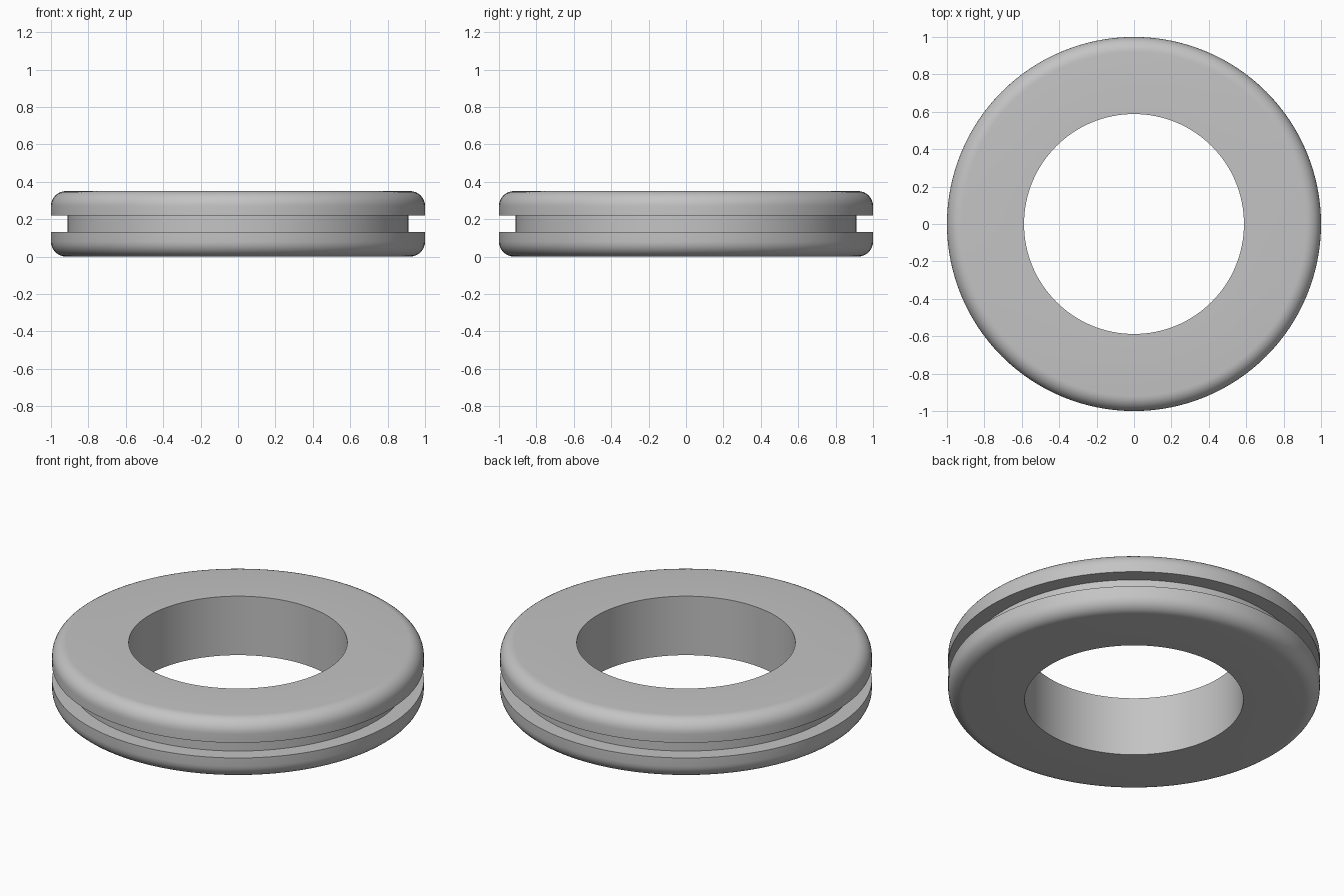
import bpy, bmesh, math
from mathutils import Matrix, Vector

cube = bpy.data.objects.get("Cube")
if cube:
    bpy.data.objects.remove(cube, do_unlink=True)

# Main dimensions
OUTER, GROOVE, BORE = 1.0, 0.912, 0.588
HEIGHT, SLOT, FILLET = 0.35, 0.09, 0.08
SEGMENTS, STEPS = 128, 8

# Grey rubber
grey = bpy.data.materials.new("grey rubber")
grey.use_nodes = True
color = (0.55, 0.55, 0.55, 1)
grey.diffuse_color = color
grey.node_tree.nodes["Principled BSDF"].inputs["Base Color"].default_value = color

# Upper half of the cross-section, from groove floor to bore, then mirrored
upper = [(GROOVE, SLOT / 2), (OUTER, SLOT / 2)]
for i in range(STEPS + 1):
    a = math.pi / 2 * i / STEPS
    upper.append((OUTER - FILLET + FILLET * math.cos(a),
                  HEIGHT / 2 - FILLET + FILLET * math.sin(a)))
upper.append((BORE, HEIGHT / 2))
profile = upper + [(r, -z) for r, z in reversed(upper)]

# Revolve the closed profile into a ring
bm = bmesh.new()
rings = []
for s in range(SEGMENTS):
    turn = Matrix.Rotation(math.tau * s / SEGMENTS, 3, 'Z')
    rings.append([bm.verts.new(turn @ Vector((r, 0, z + HEIGHT / 2))) for r, z in profile])
for s, ring in enumerate(rings):
    following = rings[(s + 1) % SEGMENTS]
    for i in range(len(profile)):
        j = (i + 1) % len(profile)
        bm.faces.new((ring[i], following[i], following[j], ring[j]))
bmesh.ops.recalc_face_normals(bm, faces=bm.faces)
mesh = bpy.data.meshes.new("grommet_ring")
bm.to_mesh(mesh)
bm.free()
mesh.materials.append(grey)

grommet = bpy.data.objects.new("grommet_ring", mesh)
bpy.context.collection.objects.link(grommet)
bpy.ops.object.select_all(action='DESELECT')
grommet.select_set(True)
bpy.context.view_layer.objects.active = grommet
bpy.ops.object.shade_smooth_by_angle(angle=math.radians(30))
